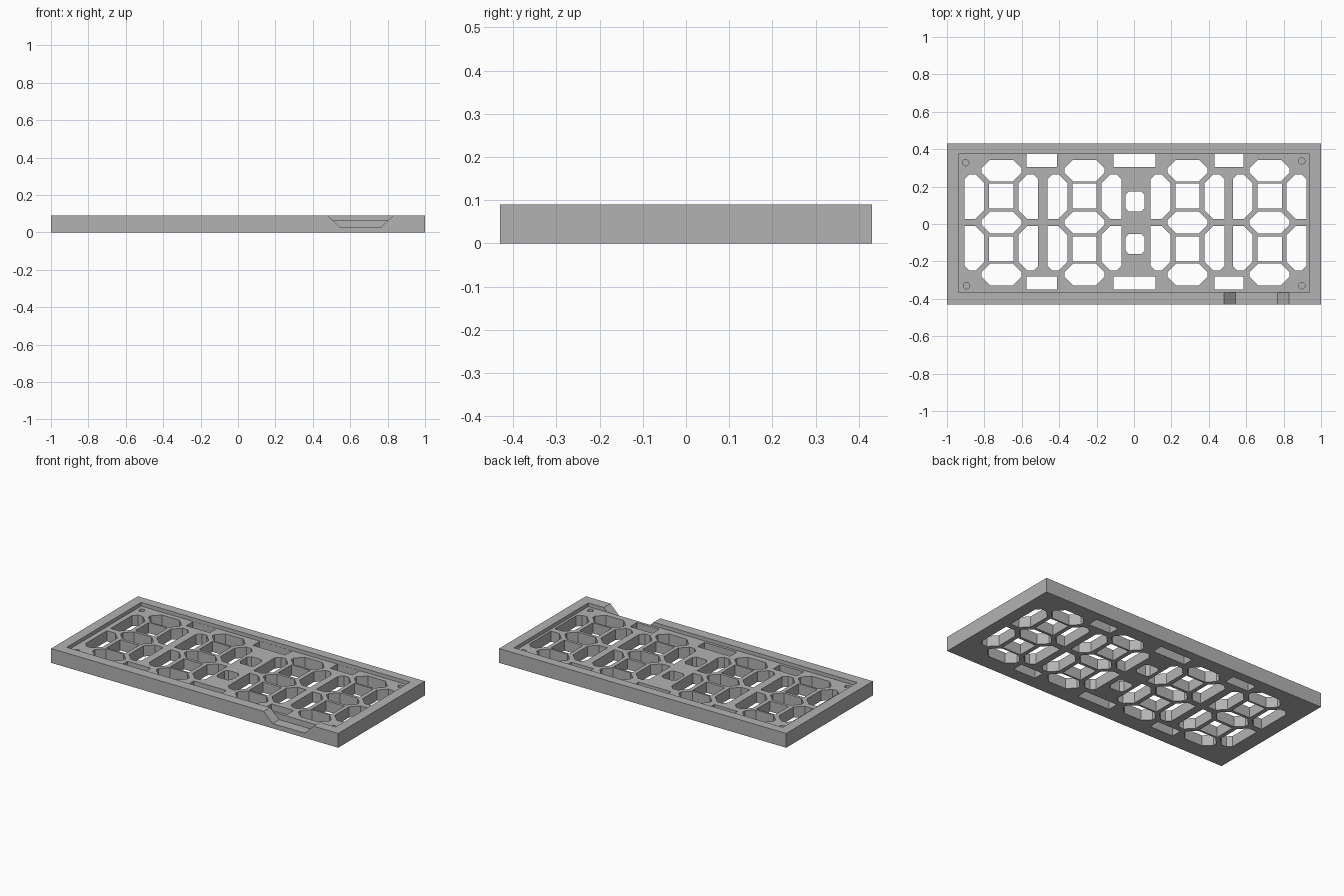
import bpy
import bmesh
import math

if "Cube" in bpy.data.objects:
    bpy.data.objects.remove(bpy.data.objects["Cube"], do_unlink=True)

HEIGHT, FLOOR = 0.09, 0.067

grey = bpy.data.materials.new("mid_grey")
grey.use_nodes = True
colour = (0.45, 0.45, 0.45, 1)
grey.diffuse_color = colour
grey.node_tree.nodes["Principled BSDF"].inputs["Base Color"].default_value = colour


def prism(bm, outline, low, high):
    """Extrude an xy outline between two heights."""
    face = bm.faces.new([bm.verts.new((x, y, low)) for x, y in outline])
    top = bmesh.ops.extrude_face_region(bm, geom=[face])["geom"]
    verts = [v for v in top if isinstance(v, bmesh.types.BMVert)]
    bmesh.ops.translate(bm, vec=(0, 0, high - low), verts=verts)


def chamfered(cx, cy, w, h, cuts=(0, 0, 0, 0)):
    """Rectangle outline; cuts go counter-clockwise from the +x +y corner."""
    points = []
    for (sx, sy), c in zip(((1, 1), (-1, 1), (-1, -1), (1, -1)), cuts):
        x, y = cx + sx * w / 2, cy + sy * h / 2
        if not c:
            points.append((x, y))
            continue
        pair = [(x, y - sy * c), (x - sx * c, y)]
        points += pair if sx * sy > 0 else pair[::-1]
    return points


def make_object(name, bm):
    bmesh.ops.recalc_face_normals(bm, faces=bm.faces[:])
    mesh = bpy.data.meshes.new(name)
    bm.to_mesh(mesh)
    bm.free()
    mesh.materials.append(grey)
    obj = bpy.data.objects.new(name, mesh)
    bpy.context.collection.objects.link(obj)
    return obj


def carve(target, bm, name):
    """Subtract the shapes in bm from the target and drop the cutter."""
    cutter = make_object(name, bm)
    cutter.hide_render = True
    mod = target.modifiers.new(name, 'BOOLEAN')
    mod.operation, mod.solver, mod.object = 'DIFFERENCE', 'EXACT', cutter
    bpy.context.view_layer.objects.active = target
    bpy.ops.object.modifier_apply(modifier=name)
    bpy.data.objects.remove(cutter, do_unlink=True)


# Solid tray
bm = bmesh.new()
prism(bm, chamfered(0, 0, 2, 0.862), 0, HEIGHT)
tray = make_object("display_frame", bm)

# Shallow recess inside the rim
bm = bmesh.new()
prism(bm, chamfered(0, 0.004, 1.874, 0.74), FLOOR, 0.2)
carve(tray, bm, "recess")

# Sloped cable notch through the front rim
bm = bmesh.new()
profile = [(0.543, 0.03), (0.767, 0.03), (0.891, 0.15), (0.419, 0.15)]
face = bm.faces.new([bm.verts.new((x, -0.5, z)) for x, z in profile])
moved = bmesh.ops.extrude_face_region(bm, geom=[face])["geom"]
bmesh.ops.translate(bm, vec=(0, 0.134, 0),
                    verts=[v for v in moved if isinstance(v, bmesh.types.BMVert)])
carve(tray, bm, "notch")

# Digit openings: three bars, four uprights and two square centres each
bm = bmesh.new()
LOW, HIGH = -0.05, 0.08
MID = 0.008
for cx in (-0.709, -0.265, 0.286, 0.725):
    for row in (-1, 0, 1):
        prism(bm, chamfered(cx, MID + row * 0.278, 0.214, 0.115, [0.046] * 4), LOW, HIGH)
    for row in (-1, 1):
        prism(bm, chamfered(cx, MID + row * 0.142, 0.13, 0.134), LOW, HIGH)
        for side in (-1, 1):
            cuts = []
            for sx, sy in ((1, 1), (-1, 1), (-1, -1), (1, -1)):
                outer = sx == side
                cuts.append((0.025 if sy == row else 0) if outer else 0.047)
            prism(bm, chamfered(cx + side * 0.144, MID + row * 0.138, 0.106, 0.237, cuts),
                  LOW, HIGH)

# Colon openings
for cy in (0.121, -0.107):
    prism(bm, chamfered(0.005, cy, 0.102, 0.108, [0.018] * 4), LOW, HIGH)

# Slots along the back and front edges
for cx, w in ((-0.492, 0.163), (0.003, 0.226), (0.508, 0.155)):
    for cy in (0.339, -0.315):
        prism(bm, chamfered(cx, cy, w, 0.068), LOW, HIGH)

# Blind corner screw holes
for cx, cy in ((-0.9, 0.328), (0.897, 0.337), (-0.895, -0.33), (0.897, -0.33)):
    ring = [(cx + 0.017 * math.cos(a * math.tau / 20), cy + 0.017 * math.sin(a * math.tau / 20))
            for a in range(20)]
    prism(bm, ring, 0.03, HIGH)
carve(tray, bm, "openings")
